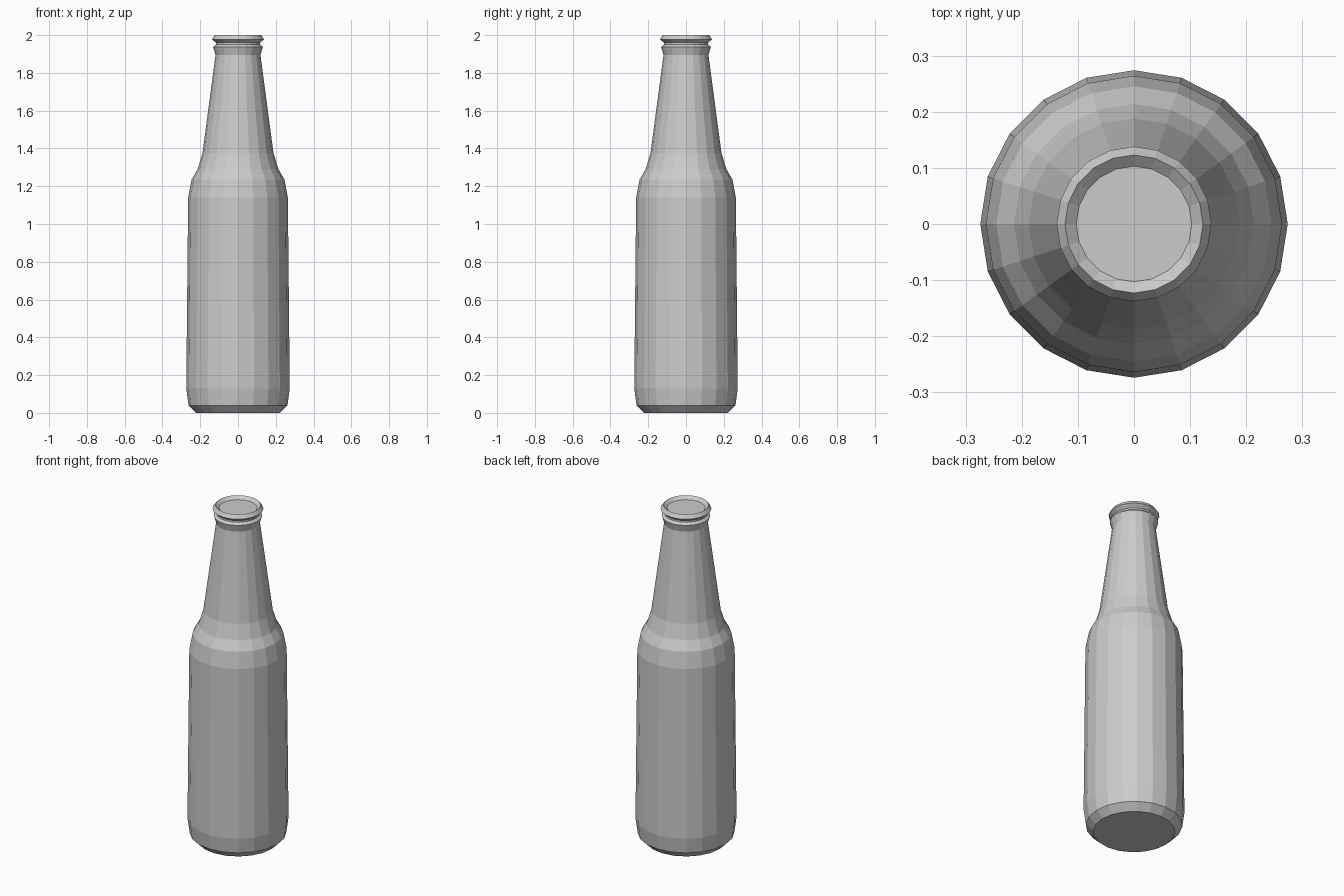
import bpy, bmesh, math

if "Cube" in bpy.data.objects:
    bpy.data.objects.remove(bpy.data.objects["Cube"])

SIDES = 20

# Half profile (radius, height), from base centre up to the recessed mouth
PROFILE = [
    (0.222, 0.0), (0.262, 0.04), (0.274, 0.13),       # rounded base
    (0.264, 1.14), (0.246, 1.235), (0.214, 1.29),     # body and shoulder
    (0.188, 1.375), (0.119, 1.895),                   # tapering neck
    (0.132, 1.938), (0.117, 1.95), (0.117, 1.96),     # collar and groove
    (0.138, 1.978), (0.123, 2.0), (0.103, 1.983),     # lip and mouth
]


def lathe(name, profile, sides):
    bm = bmesh.new()
    rings = []
    for r, z in profile:
        angles = [2 * math.pi * i / sides for i in range(sides)]
        rings.append([bm.verts.new((r * math.cos(a), r * math.sin(a), z)) for a in angles])
    for low, high in zip(rings, rings[1:]):
        for i in range(sides):
            j = (i + 1) % sides
            bm.faces.new((low[i], low[j], high[j], high[i]))
    # Close the base and the mouth
    bm.faces.new(rings[0][::-1])
    bm.faces.new(rings[-1])
    mesh = bpy.data.meshes.new(name)
    bm.to_mesh(mesh)
    bm.free()
    obj = bpy.data.objects.new(name, mesh)
    bpy.context.collection.objects.link(obj)
    return obj


# Bottle: one flat-shaded turned shell
lathe("bottle", PROFILE, SIDES)
